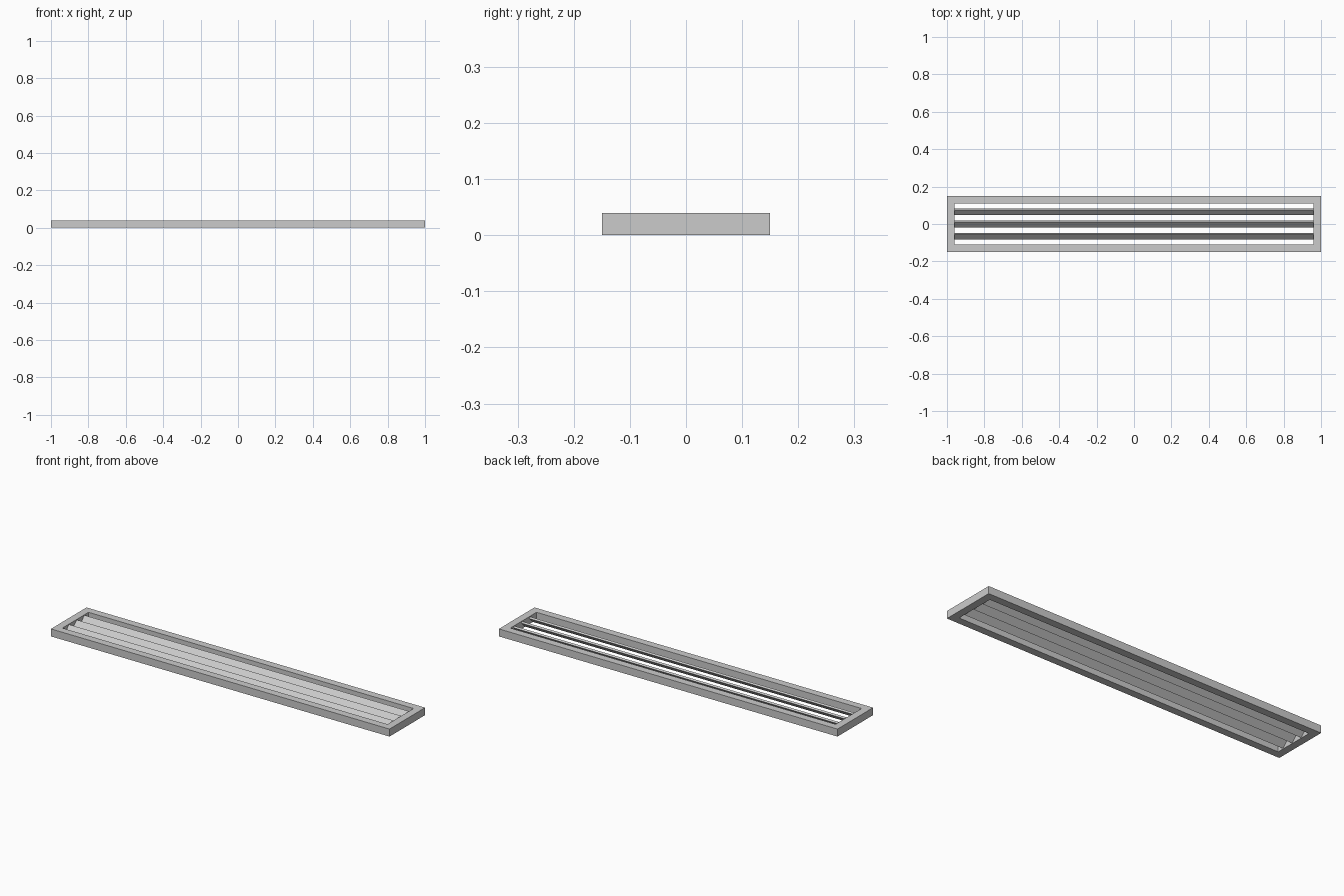
import bpy
from math import radians

if "Cube" in bpy.data.objects:
    bpy.data.objects.remove(bpy.data.objects["Cube"])

L, W, H, B = 2.0, 0.30, 0.04, 0.04   # outer size and border width


def box(name, size, loc, tilt=0):
    bpy.ops.mesh.primitive_cube_add(size=1, location=loc, rotation=(tilt, 0, 0))
    ob = bpy.context.object
    ob.name = name
    ob.scale = size
    return ob


# Outer frame: a slab with a rectangular opening
frame = box("vent_frame", (L, W, H), (0, 0, H / 2))
cutter = box("opening_cutter", (L - 2 * B, W - 2 * B, H * 3), (0, 0, H / 2))
cutter.hide_render = True
cutter.hide_set(True)
mod = frame.modifiers.new("opening", "BOOLEAN")
mod.operation = "DIFFERENCE"
mod.solver = "EXACT"
mod.object = cutter
bpy.context.view_layer.objects.active = frame
frame.select_set(True)
bpy.ops.object.modifier_apply(modifier=mod.name)
bpy.data.objects.remove(cutter)

# Three louvre slats, rising towards the back
for i in (-1, 0, 1):
    box(f"louvre_slat_{i + 2}", (L - 2 * B, 0.04, 0.01),
        (0, i * 0.065, H / 2), radians(45))
